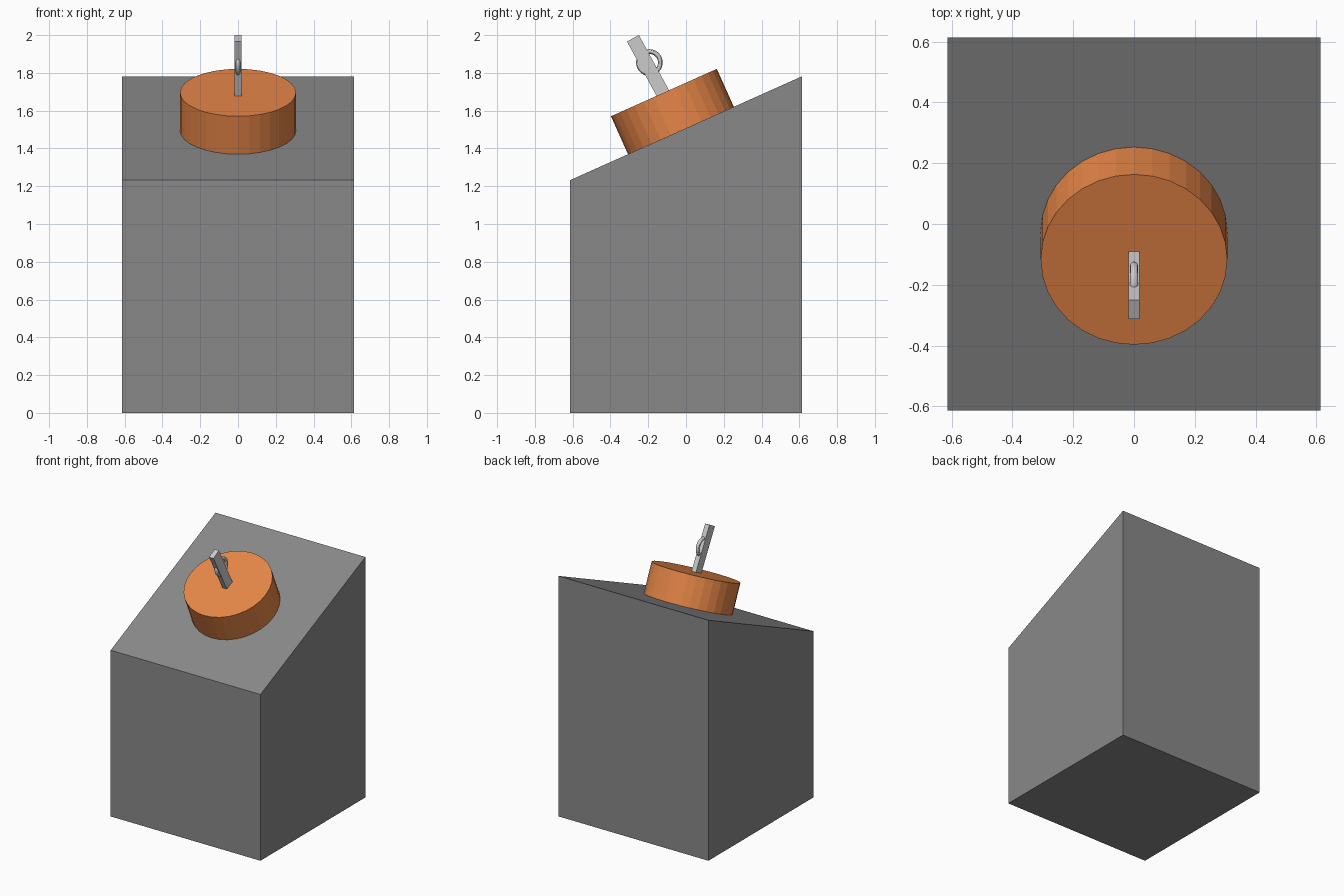
import bpy, bmesh
from math import radians, atan2, pi
from mathutils import Vector, Matrix

if "Cube" in bpy.data.objects:
    bpy.data.objects.remove(bpy.data.objects["Cube"])

HALF, LOW, HIGH = 0.614, 1.232, 1.782
SLOPE = atan2(HIGH - LOW, 2 * HALF)


def finish(name, bm, matrix=None, color=None):
    if matrix is not None:
        bm.transform(matrix)
    bmesh.ops.recalc_face_normals(bm, faces=bm.faces)
    mesh = bpy.data.meshes.new(name)
    bm.to_mesh(mesh)
    bm.free()
    obj = bpy.data.objects.new(name, mesh)
    bpy.context.collection.objects.link(obj)
    if color:
        mat = bpy.data.materials.new(name + "_color")
        mat.diffuse_color = color
        mat.use_nodes = True
        mat.node_tree.nodes["Principled BSDF"].inputs["Base Color"].default_value = mat.diffuse_color
        mesh.materials.append(mat)
    return obj


# Pedestal: side profile extruded across x
bm = bmesh.new()
profile = [(-HALF, 0), (HALF, 0), (HALF, HIGH), (-HALF, LOW)]
face = bm.faces.new([bm.verts.new((-HALF, y, z)) for y, z in profile])
side = bmesh.ops.extrude_face_region(bm, geom=[face])["geom"]
bmesh.ops.translate(bm, vec=(2 * HALF, 0, 0),
                    verts=[v for v in side if isinstance(v, bmesh.types.BMVert)])
finish("pedestal", bm, color=(0.25, 0.25, 0.25, 1))

# Round button standing square on the sloped top
HEIGHT, RADIUS = 0.22, 0.307
bm = bmesh.new()
bmesh.ops.create_cone(bm, cap_ends=True, segments=32, radius1=RADIUS,
                      radius2=RADIUS, depth=HEIGHT)
tilt = Matrix.Rotation(SLOPE, 4, 'X')
foot = Vector((0, -0.027, 1.495))
finish("round_button", bm,
       Matrix.Translation(foot) @ tilt @ Matrix.Translation((0, 0, HEIGHT / 2)),
       (0.8, 0.24, 0.065, 1))

# Lever: flat bar leaning forward, measured down from its tip
LENGTH = 0.345
bm = bmesh.new()
bmesh.ops.create_cube(bm, size=1)
bmesh.ops.scale(bm, vec=(0.036, 0.072, LENGTH), verts=bm.verts)
finish("lever", bm,
       Matrix.Translation((0, -0.281, 1.983)) @ Matrix.Rotation(radians(28.6), 4, 'X')
       @ Matrix.Translation((0, 0, -LENGTH / 2)), (0.7, 0.7, 0.7, 1))

# Ring through the lever, lying in the side plane
bpy.ops.mesh.primitive_torus_add(major_radius=0.058, minor_radius=0.0125,
                                 major_segments=32, minor_segments=12,
                                 location=(0, -0.194, 1.855),
                                 rotation=(0, pi / 2, 0))
ring = bpy.context.object
ring.name = "lever_ring"
mat = bpy.data.materials.new("ring_color")
mat.diffuse_color = (0.7, 0.7, 0.7, 1)
mat.use_nodes = True
mat.node_tree.nodes["Principled BSDF"].inputs["Base Color"].default_value = mat.diffuse_color
ring.data.materials.append(mat)
bpy.ops.object.shade_smooth_by_angle()
